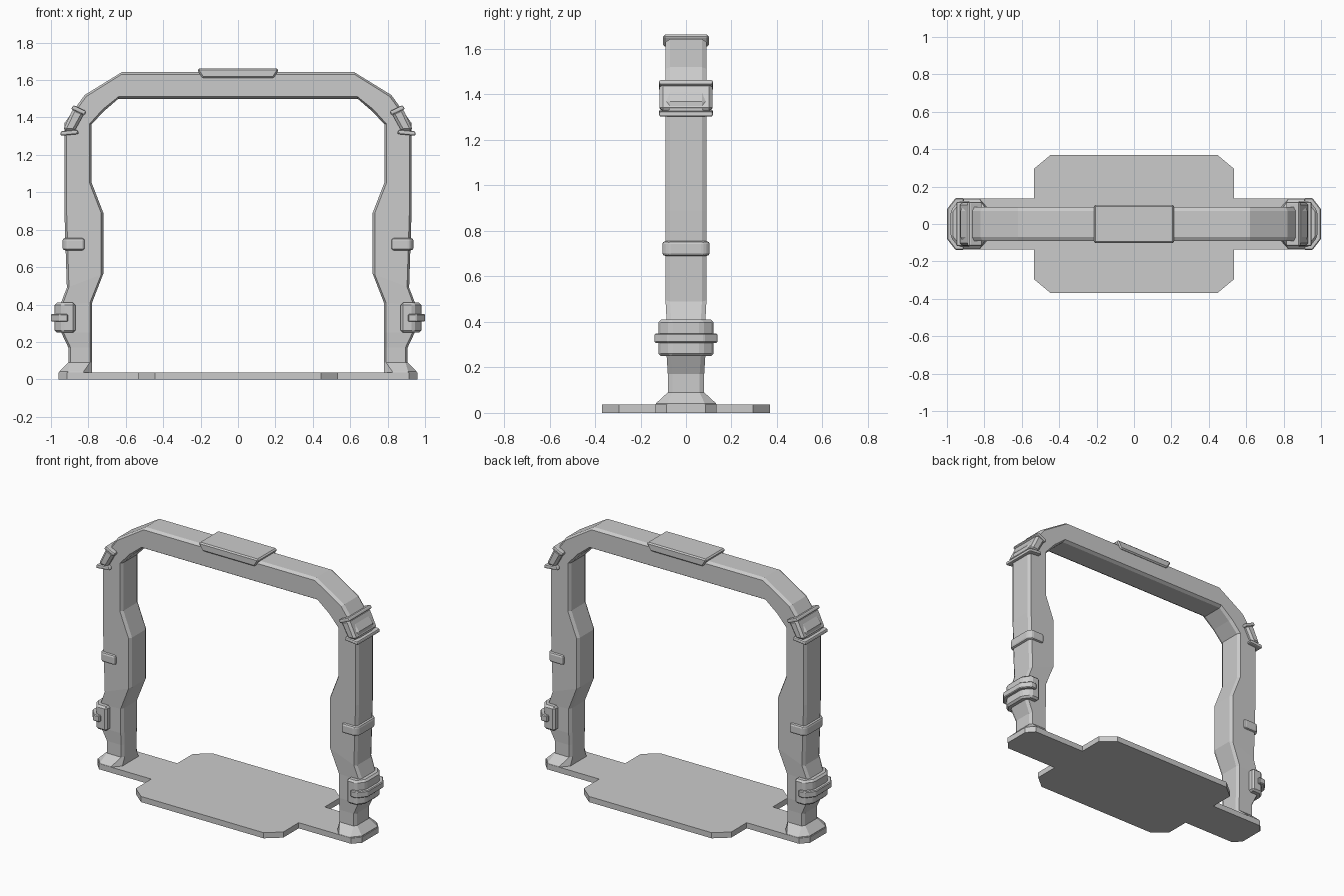
import bpy, bmesh
from mathutils import Vector

if "Cube" in bpy.data.objects:
    bpy.data.objects.remove(bpy.data.objects["Cube"])


def make(name, bm, bevel=0.0, segments=1, mirror=False):
    bmesh.ops.recalc_face_normals(bm, faces=bm.faces)
    me = bpy.data.meshes.new(name)
    bm.to_mesh(me)
    bm.free()
    ob = bpy.data.objects.new(name, me)
    bpy.context.collection.objects.link(ob)
    if bevel:
        b = ob.modifiers.new("bevel", 'BEVEL')
        b.width = bevel
        b.segments = segments
        b.limit_method = 'ANGLE'
        b.angle_limit = 0.6
    if mirror:
        m = ob.modifiers.new("mirror", 'MIRROR')
        m.use_clip = True
    return ob


def loft(rings, caps=(True, True)):
    """Skin a list of equal-length point rings."""
    bm = bmesh.new()
    vs = [[bm.verts.new(p) for p in r] for r in rings]
    n = len(vs[0])
    for a, b in zip(vs, vs[1:]):
        for k in range(n):
            bm.faces.new((a[k], a[(k + 1) % n], b[(k + 1) % n], b[k]))
    if caps[0]:
        bm.faces.new(vs[0])
    if caps[1]:
        bm.faces.new(vs[-1])
    return bm


def section(outer, inner, hw, cx=0.012, cy=0.02):
    """Chamfered rectangular ring between an outer and inner (x, z) point."""
    o = Vector((outer[0], 0, outer[1]))
    i = Vector((inner[0], 0, inner[1]))
    t = (i - o).normalized() * cx
    half = [(o, hw - cy), (o + t, hw), (i - t, hw), (i, hw - cy)]
    return ([p + Vector((0, y, 0)) for p, y in half]
            + [p - Vector((0, y, 0)) for p, y in reversed(half)])


def plan_prism(pts, z0, z1):
    return loft([[(x, y, z) for x, y in pts] for z in (z0, z1)])


def front_prism(pts, hw):
    return loft([[(x, y, z) for x, z in pts] for y in (-hw, hw)])


def saddle_plan(x0, x1, hw, c):
    """Block plan with its two outer corners cut."""
    return [(x0, -hw), (x1 - c, -hw), (x1, -hw + c * 1.3),
            (x1, hw - c * 1.3), (x1 - c, hw), (x0, hw)]


# base plate: wide cut-corner floor plus narrow side tabs
q = [(0.96, 0.085), (0.915, 0.135), (0.535, 0.135), (0.535, 0.295), (0.445, 0.37)]
plan = (q + [(-x, y) for x, y in reversed(q)]
        + [(-x, -y) for x, y in q] + [(x, -y) for x, y in reversed(q)])
make("base_plate", plan_prism(plan, 0, 0.037))

# arch: one leg, corner and half beam, mirrored
stations = [
    ((0.955, 0.030), (0.78, 0.030), 0.135, 0.045, 0.05),
    ((0.955, 0.042), (0.78, 0.042), 0.132, 0.045, 0.05),
    ((0.907, 0.09), (0.78, 0.09), 0.08),
    ((0.907, 0.17), (0.78, 0.17), 0.08),
    ((0.945, 0.25), (0.78, 0.25), 0.085),
    ((0.950, 0.40), (0.78, 0.41), 0.085),
    ((0.915, 0.49), (0.72, 0.565), 0.09),
    ((0.928, 0.89), (0.72, 0.89), 0.09),
    ((0.928, 1.05), (0.782, 1.05), 0.09),
    ((0.928, 1.37), (0.782, 1.365), 0.09),
    ((0.82, 1.52), (0.715, 1.435), 0.09),
    ((0.62, 1.643), (0.64, 1.50), 0.09),
    ((0, 1.643), (0, 1.50), 0.09),
]
make("arch_frame", loft([section(*s) for s in stations], (True, False)), mirror=True)

# lower clamp block with outer band
make("lower_clamp", plan_prism(saddle_plan(0.87, 0.98, 0.122, 0.04), 0.25, 0.41),
     0.012, mirror=True)
make("lower_clamp_band", plan_prism(saddle_plan(0.91, 1.0, 0.138, 0.045), 0.308, 0.35),
     0.005, mirror=True)

# mid strap around the outer side of the leg
make("mid_strap", plan_prism(saddle_plan(0.82, 0.938, 0.104, 0.02), 0.69, 0.755),
     0.013, 2, True)

# corner saddle and its two raised rims
make("corner_saddle", front_prism(
    [(0.937, 1.33), (0.88, 1.45), (0.82, 1.425), (0.875, 1.325)], 0.116),
    0.014, 1, True)
for name, pts, hw in (
        ("corner_rim_lower", [(0.95, 1.302), (0.948, 1.326), (0.86, 1.334), (0.85, 1.312)], 0.118),
        ("corner_rim_upper", [(0.893, 1.445), (0.88, 1.466), (0.812, 1.434), (0.82, 1.412)], 0.118)):
    make(name, front_prism(pts, hw), 0.008, 2, True)

# top pad: plate that narrows downward over the beam
make("top_pad", front_prism(
    [(-0.215, 1.663), (0.215, 1.663), (0.215, 1.65), (0.19, 1.61),
     (-0.19, 1.61), (-0.215, 1.65)], 0.101), 0.008)
